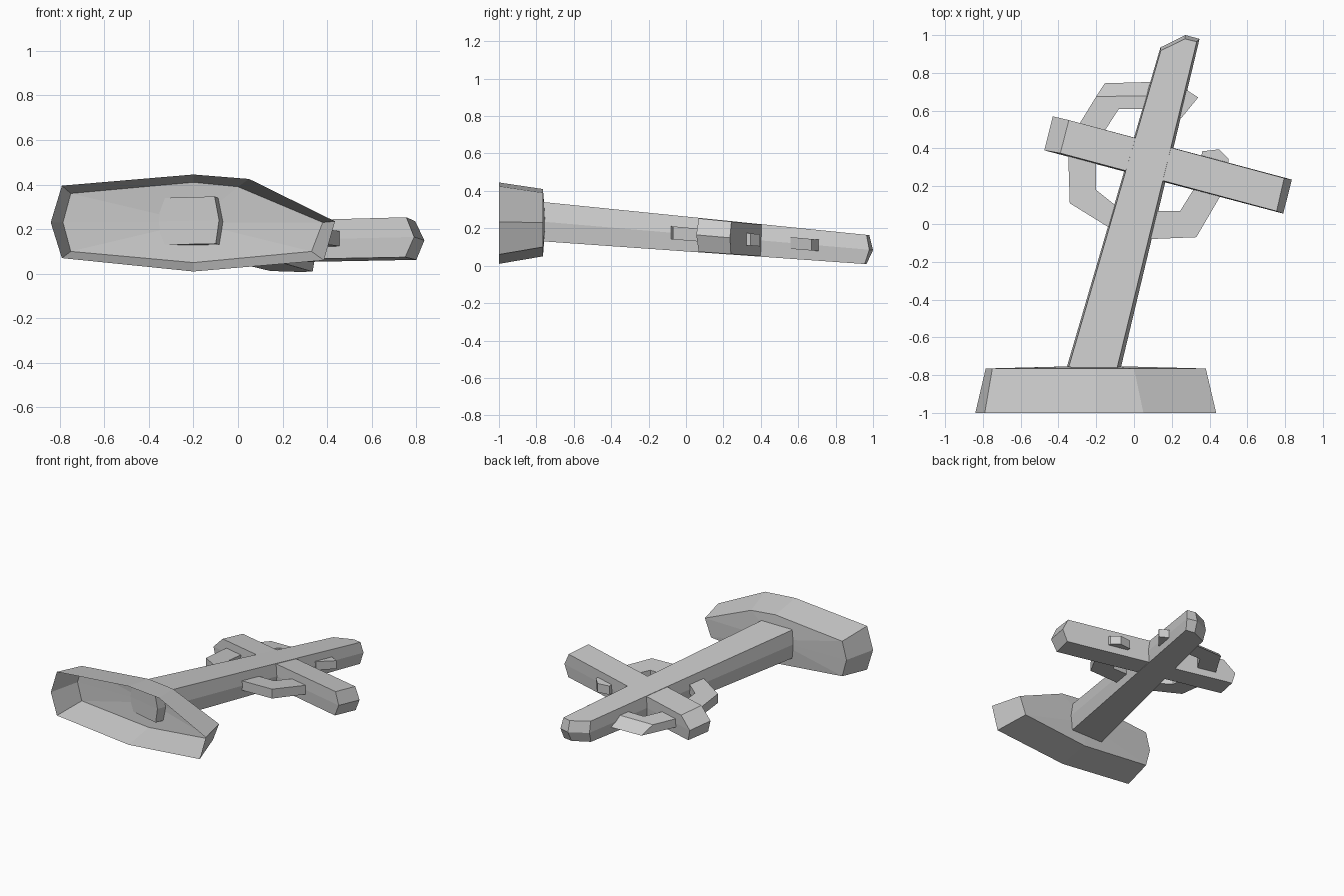
import bpy, bmesh

cube = bpy.data.objects.get("Cube")
if cube:
    bpy.data.objects.remove(cube, do_unlink=True)

stone = bpy.data.materials.new("grey stone")
stone.use_nodes = True
GREY = (0.6, 0.6, 0.6, 1)
stone.diffuse_color = GREY
stone.node_tree.nodes["Principled BSDF"].inputs["Base Color"].default_value = GREY


def plane(y):
    """Height of the tilted middle plane of the cross."""
    return 0.235 - 0.086 * (y + 0.76)


def half(y):
    """Half thickness of the cross, thinner towards its tip."""
    return 0.105 - 0.0155 * (y + 0.76)


def loft(name, loops, cap_start=True, cap_end=True, peak=None):
    """Skin matching loops of points; close an end flat or to a peak."""
    bm = bmesh.new()
    rings = [[bm.verts.new(p) for p in loop] for loop in loops]
    n = len(rings[0])
    for a, b in zip(rings, rings[1:]):
        for i in range(n):
            j = (i + 1) % n
            bm.faces.new((a[i], a[j], b[j], b[i]))
    if cap_start:
        bm.faces.new(rings[0][::-1])
    if peak:
        tip = bm.verts.new(peak)
        for i in range(n):
            bm.faces.new((rings[-1][i], rings[-1][(i + 1) % n], tip))
    elif cap_end:
        bm.faces.new(rings[-1])
    bmesh.ops.recalc_face_normals(bm, faces=bm.faces)
    mesh = bpy.data.meshes.new(name)
    bm.to_mesh(mesh)
    bm.free()
    mesh.materials.append(stone)
    obj = bpy.data.objects.new(name, mesh)
    bpy.context.collection.objects.link(obj)
    return obj


def slab(name, layers):
    """Layers are (fraction of half thickness, plan outline), bottom to top."""
    return loft(name, [[(x, y, plane(y) + f * half(y)) for x, y in plan]
                       for f, plan in layers])


# Hollow tapering base, open at the front, with a slightly domed back
rim = [(-.84, .23), (-.79, .395), (-.2, .445), (.05, .425),
       (.435, .235), (.385, .06), (-.2, .01), (-.79, .07)]
back = [(-.785, .23), (-.75, .36), (-.2, .41), (0, .39),
        (.38, .23), (.33, .1), (-.2, .05), (-.75, .1)]
loft("hollow_base",
     [[(x, -1, z) for x, z in rim], [(x, -.765, z) for x, z in back]],
     cap_start=False, peak=(-.2, -.75, .23))

# Long shaft with ridged sides and a worn tip
shaft_face = [(-.345, -.755), (-.105, -.825), (.332, .965), (.27, .98), (.142, .918)]
shaft_ridge = [(-.355, -.755), (-.085, -.825), (.347, .98), (.272, 1), (.14, .935)]
shaft_under = [(-.345, -.755), (-.1, -.825), (.335, .955), (.265, .965), (.145, .91)]
slab("shaft", [(-1, shaft_under), (0, shaft_ridge), (1, shaft_face)])

# Cross arm with chamfered ends
arm_face = [(-.345, .55), (-.39, .375), (.755, .068), (.795, .243)]
arm_ridge = [(-.43, .57), (-.475, .39), (.79, .055), (.836, .235)]
arm_under = [(-.41, .56), (-.455, .39), (.75, .068), (.8, .24)]
slab("cross_arm", [(-.97, arm_under), (0, arm_ridge), (.97, arm_face)])

# Broken ring: three full quarters and two stubs
ring_parts = {
    "ring_lower_right": [(-.35, .42), (-.34, .11), (-.13, -.02), (0, -.1),
                         (0, .04), (-.1, .1), (-.2, .18), (-.2, .4)],
    "ring_lower_left": [(0, -.085), (.08, -.08), (.33, -.07), (.47, .17),
                        (.5, .24), (.35, .24), (.32, .19), (.245, .07), (0, .07)],
    "ring_shaft_stub": [(.15, .72), (.27, .715), (.34, .67), (.25, .56), (.15, .56)],
    "ring_arm_stub": [(.35, .27), (.36, .385), (.45, .395), (.5, .345), (.5, .25)],
}
for name, plan in ring_parts.items():
    slab(name, [(-.37, plan), (.37, plan)])

# Upper quarter has a wide chamfer along its outer edge
inner = [(.2, .61), (-.08, .61), (-.17, .47)]
slab("ring_upper_right", [
    (-.37, [(-.32, .48), (-.155, .745), (.2, .755)] + inner),
    (.37, [(-.32, .48), (-.2, .675), (.2, .68)] + inner)])
